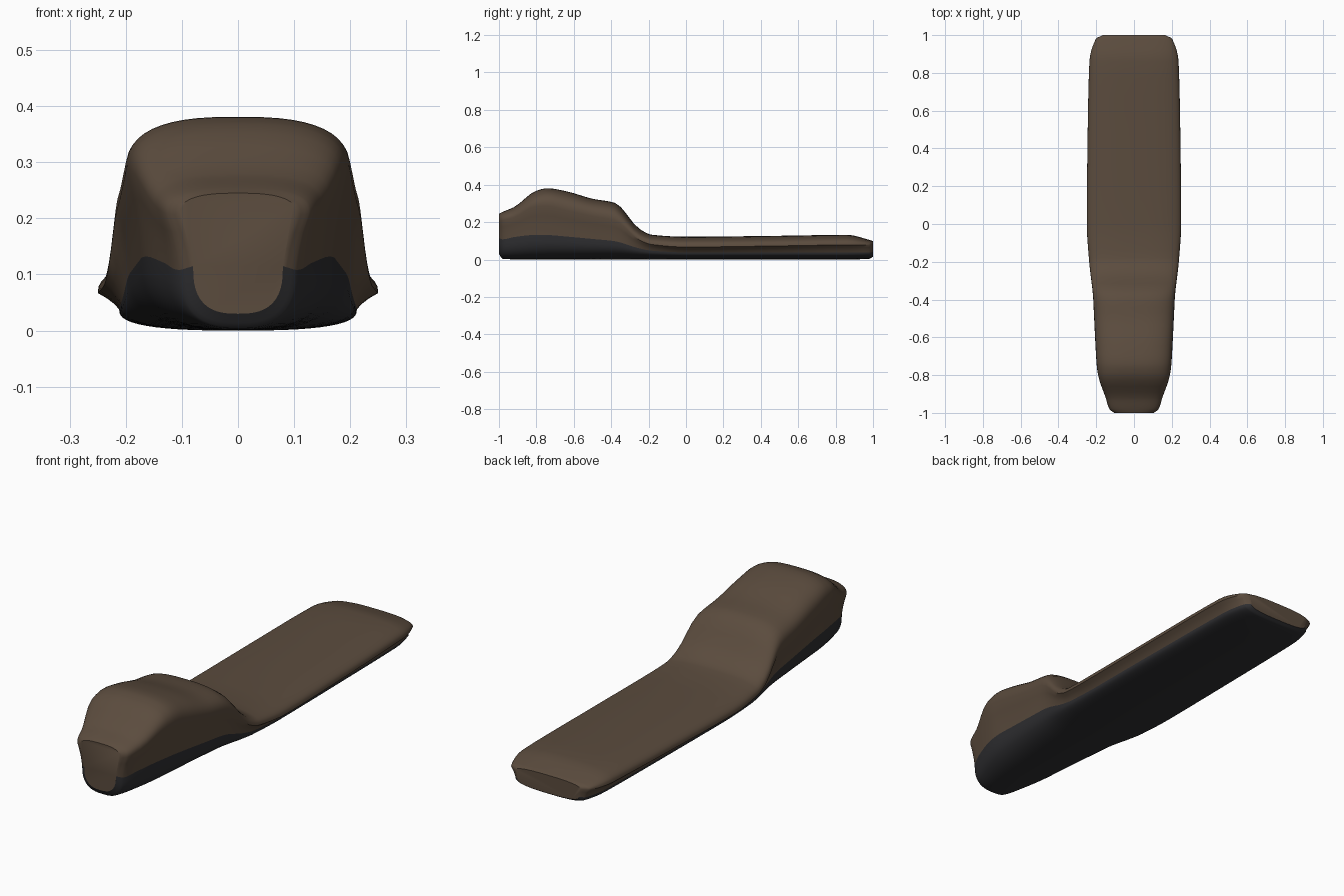
import bpy, bmesh, math

if "Cube" in bpy.data.objects:
    bpy.data.objects.remove(bpy.data.objects["Cube"])

# Stations along y: y, half width, shoulder z, top z, seam half width, seam z, bottom z
STATIONS = [
    (-1.00, 0.105, 0.205, 0.245, 0.080, 0.115, 0.030),
    (-0.98, 0.130, 0.210, 0.255, 0.105, 0.108, 0.004),
    (-0.92, 0.150, 0.225, 0.280, 0.130, 0.120, 0.001),
    (-0.80, 0.190, 0.285, 0.368, 0.162, 0.132, 0.000),
    (-0.74, 0.198, 0.285, 0.381, 0.170, 0.131, 0.000),
    (-0.64, 0.204, 0.263, 0.365, 0.177, 0.123, 0.000),
    (-0.50, 0.211, 0.232, 0.325, 0.187, 0.110, 0.000),
    (-0.38, 0.217, 0.210, 0.303, 0.195, 0.098, 0.000),
    (-0.25, 0.232, 0.105, 0.165, 0.205, 0.060, 0.000),
    (-0.18, 0.239, 0.080, 0.132, 0.209, 0.047, 0.000),
    (0.00, 0.250, 0.067, 0.122, 0.212, 0.038, 0.000),
    (0.50, 0.245, 0.073, 0.127, 0.208, 0.038, 0.000),
    (0.86, 0.236, 0.078, 0.132, 0.202, 0.038, 0.000),
    (0.98, 0.202, 0.078, 0.105, 0.180, 0.038, 0.004),
    (1.00, 0.165, 0.076, 0.098, 0.155, 0.040, 0.015),
]
YS = [s[0] for s in STATIONS]


def slopes(v):
    d = [(v[i + 1] - v[i]) / (YS[i + 1] - YS[i]) for i in range(len(v) - 1)]
    mid = [2 * a * b / (a + b) if a * b > 0 else 0 for a, b in zip(d, d[1:])]
    return [d[0]] + mid + [d[-1]]


def refine(steps=4):
    """Smooth the stations without overshoot."""
    cols = list(zip(*STATIONS))[1:]
    tans = [slopes(c) for c in cols]
    out = []
    for i in range(len(YS) - 1):
        h = YS[i + 1] - YS[i]
        for k in range(steps):
            t = k / steps
            row = [YS[i] + h * t]
            for c, m in zip(cols, tans):
                row.append((2*t**3 - 3*t*t + 1) * c[i] + (t**3 - 2*t*t + t) * h * m[i]
                           + (3*t*t - 2*t**3) * c[i + 1] + (t**3 - t*t) * h * m[i + 1])
            out.append(row)
    return out + [list(STATIONS[-1])]


def arc(w, z_side, z_mid, power, n=24):
    """Super-ellipse arch from +w over the middle to -w."""
    pts = []
    for i in range(n + 1):
        a = math.pi * i / n
        c, s = math.cos(a), max(math.sin(a), 0)
        x = math.copysign(abs(c) ** (2 / power), c) * w
        z = z_side + (z_mid - z_side) * (s ** (2 / power) if s > 1e-6 else 0)
        pts.append((x, z))
    return pts


def upper_ring(s):
    y, w, sz, top, cx, cz, bot = s
    side = []
    for t in (0, 1 / 3, 2 / 3):
        side.append((cx + (w - cx) * t - 0.12 * (w - cx) * math.sin(math.pi * t), cz + (sz - cz) * t))
    pts = side + arc(w, sz, top, 2.7) + [(-x, z) for x, z in reversed(side)]
    return [(x, y, z) for x, z in pts]


def lower_ring(s):
    y, w, sz, top, cx, cz, bot = s
    return [(x, y, z) for x, z in arc(cx, cz, bot, 2.7)]


def shell(name, rings, color, caps=()):
    bm = bmesh.new()
    rows = [[bm.verts.new(p) for p in r] for r in rings]
    for a, b in zip(rows, rows[1:]):
        for i in range(len(a) - 1):
            bm.faces.new((a[i], a[i + 1], b[i + 1], b[i]))
    for c in caps:
        bm.faces.new([bm.verts.new(p) for p in c])
    bmesh.ops.remove_doubles(bm, verts=bm.verts, dist=1e-5)
    bmesh.ops.recalc_face_normals(bm, faces=bm.faces)
    mesh = bpy.data.meshes.new(name)
    bm.to_mesh(mesh)
    bm.free()
    obj = bpy.data.objects.new(name, mesh)
    bpy.context.collection.objects.link(obj)
    mat = bpy.data.materials.new(name + "_colour")
    mat.diffuse_color = (*color, 1)
    mat.use_nodes = True
    mat.node_tree.nodes["Principled BSDF"].inputs["Base Color"].default_value = mat.diffuse_color
    mesh.materials.append(mat)
    bpy.ops.object.select_all(action='DESELECT')
    obj.select_set(True)
    bpy.context.view_layer.objects.active = obj
    bpy.ops.object.shade_smooth_by_angle(angle=math.radians(40))
    return obj


rows = refine()

# Brown upper body with both end faces
caps = []
for s in (rows[0], rows[-1]):
    caps.append(upper_ring(s) + lower_ring(s)[-2:0:-1])
shell("upper_body", [upper_ring(s) for s in rows], (0.105, 0.072, 0.048), caps)

# Dark underside
under = shell("underside", [lower_ring(s) for s in rows], (0.028, 0.028, 0.031))
under.data.flip_normals() if under.data.polygons[len(under.data.polygons) // 2].normal.z > 0 else None
